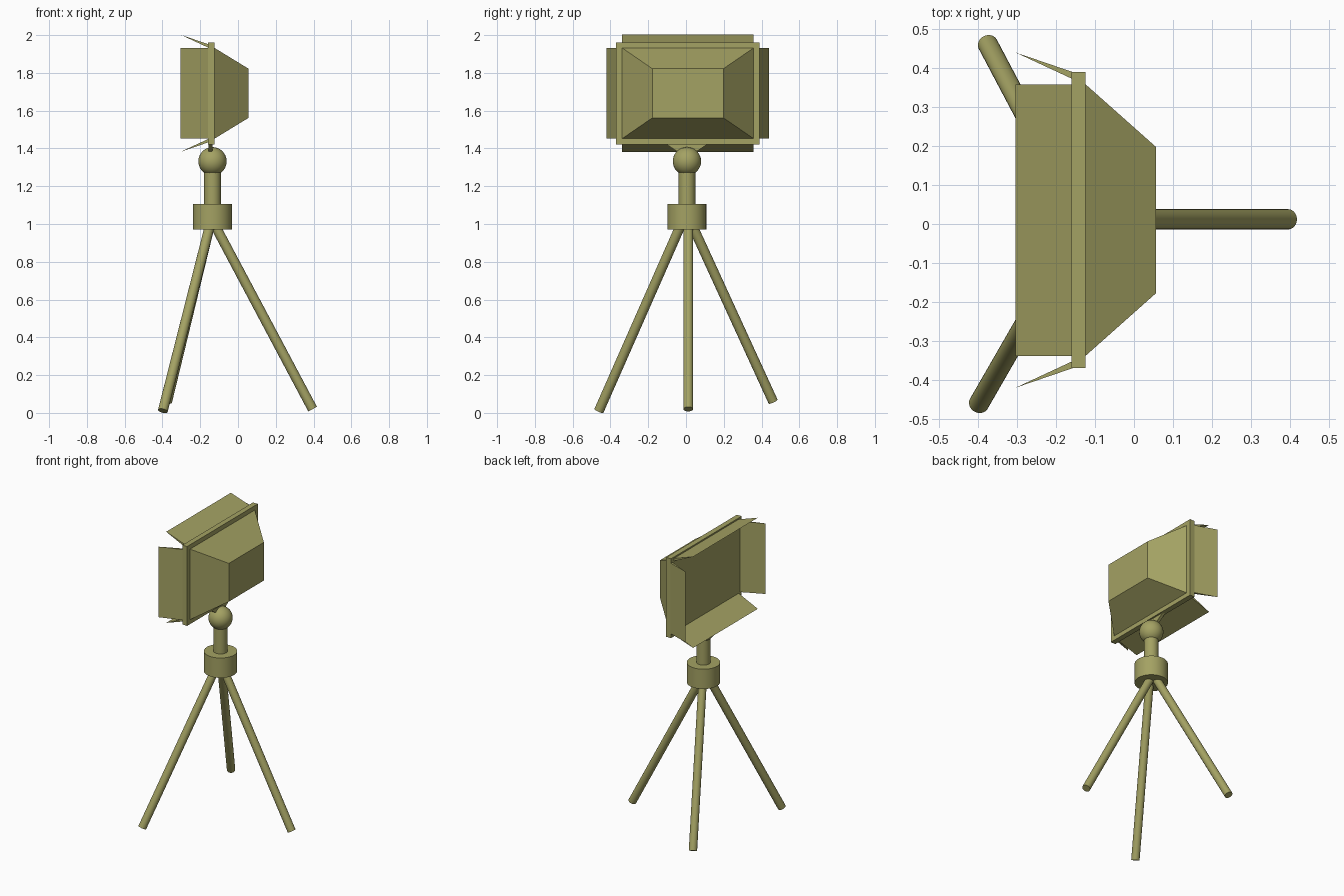
import bpy, bmesh
from mathutils import Vector

if "Cube" in bpy.data.objects:
    bpy.data.objects.remove(bpy.data.objects["Cube"], do_unlink=True)

olive = bpy.data.materials.new("olive_paint")
olive.use_nodes = True
olive.diffuse_color = (0.37, 0.36, 0.125, 1)
olive.node_tree.nodes["Principled BSDF"].inputs["Base Color"].default_value = olive.diffuse_color

STAND = Vector((-0.135, 0.005, 0))   # axis of the stand
HEAD = Vector((-0.142, 0.01, 1.692))  # middle of the lamp frame


def finish(obj, name, smooth=False):
    obj.name = obj.data.name = name
    obj.data.materials.append(olive)
    if smooth:
        bpy.ops.object.shade_smooth_by_angle(angle=0.7)
    return obj


def rod(name, a, b, radius, sides=24):
    a, b = Vector(a), Vector(b)
    bpy.ops.mesh.primitive_cylinder_add(vertices=sides, radius=radius, depth=(b - a).length,
                                        location=(a + b) / 2,
                                        rotation=(b - a).to_track_quat("Z", "Y").to_euler())
    return finish(bpy.context.object, name, True)


def loft(name, ring_a, ring_b):
    """Solid between two rings with the same number of points."""
    bm = bmesh.new()
    a = [bm.verts.new(p) for p in ring_a]
    b = [bm.verts.new(p) for p in ring_b]
    bm.faces.new(a)
    bm.faces.new(b)
    for i in range(len(a)):
        j = (i + 1) % len(a)
        bm.faces.new((a[i], a[j], b[j], b[i]))
    bmesh.ops.recalc_face_normals(bm, faces=bm.faces)
    mesh = bpy.data.meshes.new(name)
    bm.to_mesh(mesh)
    bm.free()
    obj = bpy.data.objects.new(name, mesh)
    bpy.context.collection.objects.link(obj)
    return finish(obj, name)


def rectangle(x, half_y, half_z):
    return [HEAD + Vector((x, sy * half_y, sz * half_z))
            for sy, sz in ((-1, -1), (1, -1), (1, 1), (-1, 1))]


# Tripod legs
for name, top, foot in (("rear_leg", (-0.126, 0.012, 1.0), (0.395, 0.012, 0.02)),
                        ("right_leg", (-0.147, -0.025, 1.0), (-0.398, -0.461, 0.011)),
                        ("left_leg", (-0.147, 0.03, 1.0), (-0.375, 0.461, 0.06))):
    rod(name, top, foot, 0.026)

# Collar, neck and ball joint
rod("collar", STAND + Vector((0, 0, 0.97)), STAND + Vector((0, 0, 1.105)), 0.103, 32)
rod("neck", STAND + Vector((0, 0, 1.1)), STAND + Vector((0, 0, 1.3)), 0.044)
bpy.ops.mesh.primitive_uv_sphere_add(segments=32, ring_count=16, radius=0.075,
                                     location=STAND + Vector((0, 0, 1.332)))
finish(bpy.context.object, "ball_joint", True)

# Triangular bracket between ball and frame
bracket = [(-0.12, 1.43), (0.12, 1.43), (0, 1.35)]
loft("bracket", [(-0.155, STAND.y + y, z) for y, z in bracket],
     [(-0.135, STAND.y + y, z) for y, z in bracket])

# Lamp head: frame and tapered housing
loft("frame", rectangle(-0.018, 0.38, 0.27), rectangle(0.018, 0.38, 0.27))
loft("housing", rectangle(0.018, 0.348, 0.24), rectangle(0.198, 0.188, 0.13))

# Four wedge-shaped barn doors, flaring out from the frame
flap = [(-0.016, 0), (-0.016, 0.018), (-0.162, 0.068)]
for side, s in (("upper", 1), ("lower", -1)):
    loft(side + "_flap",
         *[[HEAD + Vector((x, y, s * (0.242 + d))) for x, d in flap] for y in (-0.348, 0.348)])
for side, s in (("left", 1), ("right", -1)):
    loft(side + "_flap",
         *[[HEAD + Vector((x, s * (0.362 + d), z)) for x, d in flap] for z in (-0.24, 0.24)])
